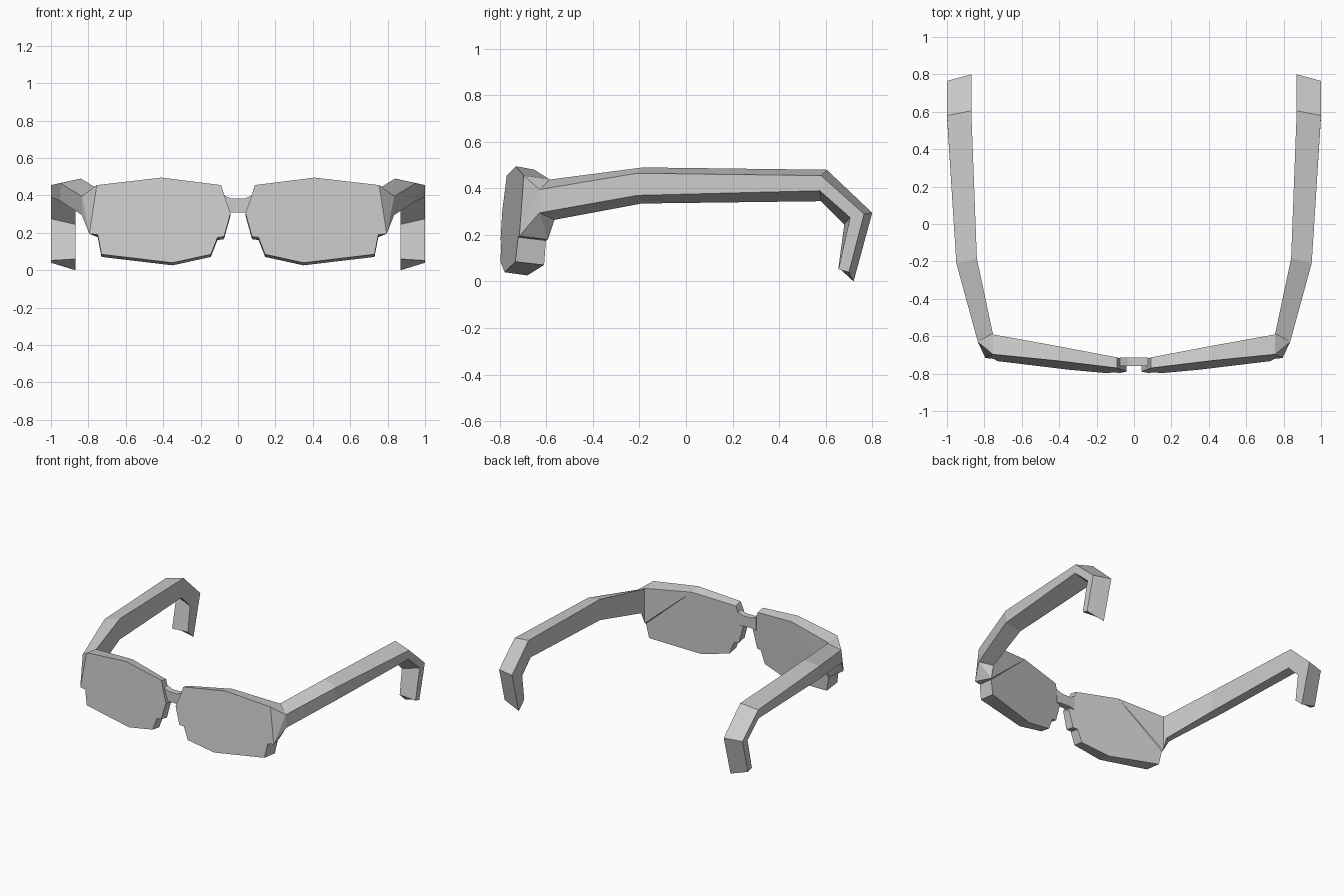
import bpy, bmesh

if "Cube" in bpy.data.objects:
    bpy.data.objects.remove(bpy.data.objects["Cube"])


def finish(name, bm, mirror=True):
    bmesh.ops.recalc_face_normals(bm, faces=bm.faces)
    me = bpy.data.meshes.new(name)
    bm.to_mesh(me)
    bm.free()
    ob = bpy.data.objects.new(name, me)
    bpy.context.collection.objects.link(ob)
    if mirror:
        ob.modifiers.new("Mirror", 'MIRROR').use_clip = False
    return ob


def loft(name, sections, mirror=True):
    """Skin a list of equal-length closed sections and cap both ends."""
    bm = bmesh.new()
    rings = [[bm.verts.new(p) for p in s] for s in sections]
    n = len(rings[0])
    for a, b in zip(rings, rings[1:]):
        for i in range(n):
            j = (i + 1) % n
            bm.faces.new((a[i], a[j], b[j], b[i]))
    bm.faces.new(rings[0])
    bm.faces.new(rings[-1])
    return finish(name, bm, mirror)


# Lens: outline in x,z, given depth by a wrapped, slightly tilted front and back
outline = [(.41, .495), (.755, .455), (.795, .195), (.75, .19), (.73, .085),
           (.35, .04), (.145, .085), (.11, .175), (.075, .18), (.04, .305),
           (.07, .39), (.09, .455)]


def front_point(x, z):
    return (x, -.78 + .11 * x + .09 * (z - .455), z)


def back_point(x, z):
    return (min(x, .755), -.73 + .185 * x + .04 * (z - .455), z - .014)


bm = bmesh.new()
front = [bm.verts.new(front_point(*p)) for p in outline]
back = [bm.verts.new(back_point(*p)) for p in outline]
n = len(outline)
for i in range(n):
    j = (i + 1) % n
    bm.faces.new((front[i], front[j], back[j], back[i]))
# Both lens faces fan out from the top middle corner
for ring in (front, back):
    for i in range(1, n - 1):
        bm.faces.new((ring[0], ring[i], ring[i + 1]))
finish("lens", bm)

# Temple arm: sections ordered outer top, outer bottom, inner bottom, inner top
arm = [
    [(.835, -.63, .395), (.835, -.63, .295), (.76, -.565, .265), (.755, -.585, .438)],
    [(.95, -.21, .465), (.95, -.21, .37), (.84, -.19, .335), (.84, -.185, .49)],
    [(1, .58, .455), (1, .575, .39), (.87, .58, .345), (.87, .605, .48)],
    [(1, .765, .29), (1, .705, .275), (.87, .68, .245), (.87, .80, .295)],
    [(1, .70, .04), (1, .655, .052), (.87, .655, .06), (.87, .72, .0)],
]
loft("temple_arm", arm)

# Hinge block joining the outer lens edge to the arm
bm = bmesh.new()
corners = [f(*outline[i]) for f in (front_point, back_point) for i in (1, 2)]
for p in corners + arm[0]:
    bm.verts.new(p)
res = bmesh.ops.convex_hull(bm, input=bm.verts)
loose = [v for v in bm.verts if not v.link_faces]
bmesh.ops.delete(bm, geom=loose, context='VERTS')
finish("hinge_block", bm)

# Nose bridge, dipping in the middle
bridge = []
for x, top, bottom in ((-.075, .40, .30), (-.035, .383, .308),
                       (.035, .383, .308), (.075, .40, .30)):
    bridge.append([(x, -.76, top), (x, -.76, bottom),
                   (x, -.715, bottom), (x, -.715, top)])
loft("nose_bridge", bridge, mirror=False)
